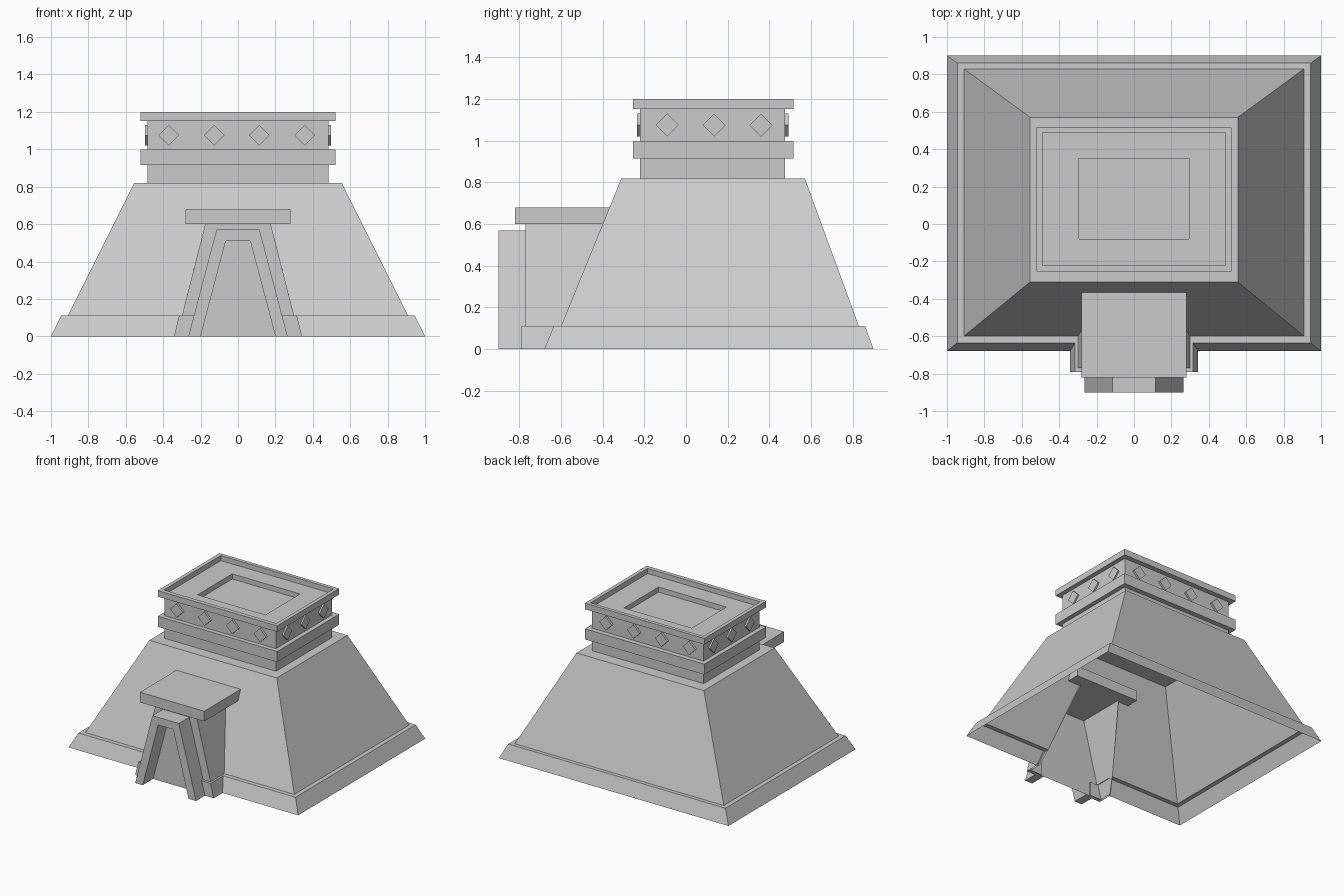
import bpy
import bmesh
from mathutils import Vector

cube = bpy.data.objects.get("Cube")
if cube:
    bpy.data.objects.remove(cube, do_unlink=True)

stone = bpy.data.materials.new("grey_stone")
stone.use_nodes = True
GREY = (0.6, 0.6, 0.6, 1)
stone.diffuse_color = GREY
stone.node_tree.nodes["Principled BSDF"].inputs["Base Color"].default_value = GREY


def finish(name, bm):
    mesh = bpy.data.meshes.new(name)
    bm.to_mesh(mesh)
    bm.free()
    mesh.materials.append(stone)
    obj = bpy.data.objects.new(name, mesh)
    bpy.context.collection.objects.link(obj)
    return obj


def add_face(bm, points):
    return bm.faces.new([bm.verts.new(p) for p in points])


def rectangle(hx, y0, y1, z):
    return [(-hx, y0, z), (hx, y0, z), (hx, y1, z), (-hx, y1, z)]


def loft(bm, levels, sides=(0, 1, 2, 3)):
    """Join stacked rectangles; side 0 faces the front."""
    rings = [[bm.verts.new(p) for p in rectangle(*lv)] for lv in levels]
    for a, b in zip(rings, rings[1:]):
        for i in sides:
            j = (i + 1) % 4
            bm.faces.new((a[i], a[j], b[j], b[i]))
    bm.faces.new(rings[-1])
    return rings


def prism(name, outline, origin, u, v, depth):
    """Extrude a flat outline, drawn along u and v, by the depth vector."""
    bm = bmesh.new()
    o, u, v = Vector(origin), Vector(u), Vector(v)
    face = add_face(bm, [o + u * a + v * b for a, b in outline])
    ext = bmesh.ops.extrude_face_region(bm, geom=[face], use_keep_orig=True)
    moved = [g for g in ext["geom"] if isinstance(g, bmesh.types.BMVert)]
    bmesh.ops.translate(bm, verts=moved, vec=depth)
    bmesh.ops.recalc_face_normals(bm, faces=bm.faces)
    return finish(name, bm)


# Hollow sloping body with its footing; the front is notched for the portal
foot = (1, -0.68, 0.9, 0)
foot_top = (0.945, -0.635, 0.86, 0.11)
wall_base = (0.91, -0.60, 0.83, 0.11)
wall_top = (0.555, -0.31, 0.57, 0.82)
door_low, door_mid, door_high = 0.328, 0.30, 0.175
bm = bmesh.new()
loft(bm, [foot, foot_top, wall_base, wall_top], sides=(1, 2, 3))
for (a, ay, _, az), (b, by, _, bz), na, nb in (
        (foot, foot_top, door_low, door_mid),
        (foot_top, wall_base, door_mid, door_mid)):
    add_face(bm, [(-a, ay, az), (-na, ay, az), (-nb, by, bz), (-b, by, bz)])
    add_face(bm, [(na, ay, az), (a, ay, az), (b, by, bz), (nb, by, bz)])
add_face(bm, [(-0.91, -0.6, 0.11), (-door_mid, -0.6, 0.11),
              (-door_high, -0.4, 0.6), (door_high, -0.4, 0.6),
              (door_mid, -0.6, 0.11), (0.91, -0.6, 0.11),
              (0.555, -0.31, 0.82), (-0.555, -0.31, 0.82)])
bmesh.ops.remove_doubles(bm, verts=bm.verts, dist=0.0001)
finish("sloping_body", bm)

# Tower: neck, two cornices, frieze and stepped roof recess
neck = (0.485, -0.22, 0.475)
cornice = (0.52, -0.255, 0.515)
rim = (0.49, -0.222, 0.487)
basin = (0.295, -0.08, 0.35)
bm = bmesh.new()
loft(bm, [(*neck, 0.82), (*neck, 0.915), (*cornice, 0.915), (*cornice, 0.998),
          (*neck, 0.998), (*neck, 1.152), (*cornice, 1.152), (*cornice, 1.2),
          (*rim, 1.2), (*rim, 1.16), (*basin, 1.16), (*basin, 1.12)])
finish("tower", bm)

# Diamond ornaments on the four sides of the frieze
r = 0.055
diamond = [(-r, 0), (0, -r), (r, 0), (0, r)]
up = (0, 0, 1)
for i in range(4):
    x = -0.37 + 0.242 * i
    for side, y, out in (("front", -0.22, -0.016), ("back", 0.475, 0.016)):
        prism(f"{side}_diamond_{i + 1}", diamond, (x, y, 1.075),
              (1, 0, 0), up, (0, out, 0))
for i in range(3):
    y = -0.09 + 0.225 * i
    for side, s in (("left", 1), ("right", -1)):
        prism(f"{side}_diamond_{i + 1}", diamond, (s * 0.485, y, 1.075),
              (0, 1, 0), up, (s * 0.012, 0, 0))

# Portal walls, open behind and below
bm = bmesh.new()
front = -0.77
add_face(bm, [(-door_low, front, 0), (door_low, front, 0),
              (door_high, front, 0.6), (-door_high, front, 0.6)])
for s in (1, -1):
    side = [(s * door_low, front, 0), (s * door_low, -0.66, 0),
            (s * door_mid, -0.6, 0.11), (s * door_high, -0.38, 0.6),
            (s * door_high, front, 0.6)]
    add_face(bm, side[::s])
bmesh.ops.remove_doubles(bm, verts=bm.verts, dist=0.0001)
finish("portal_walls", bm)

# Portal plinths beside the door frame
for name, s in (("left", 1), ("right", -1)):
    prism(f"{name}_portal_plinth",
          [(0.23, 0), (0.342, 0), (0.315, 0.11), (0.23, 0.11)],
          (0, -0.79, 0), (s, 0, 0), up, (0, 0.03, 0))
    bm = bmesh.new()
    outer = [(s * 0.342, -0.79, 0), (s * 0.342, -0.67, 0),
             (s * 0.315, -0.63, 0.11), (s * 0.315, -0.79, 0.11)]
    ledge = [(s * 0.315, -0.79, 0.11), (s * 0.315, -0.63, 0.11),
             (s * 0.295, -0.63, 0.11), (s * 0.295, -0.79, 0.11)]
    add_face(bm, outer[::s])
    add_face(bm, ledge[::s])
    finish(f"{name}_plinth_side", bm)

# Projecting door frame with tapering legs
prism("door_frame",
      [(-0.265, 0), (-0.2, 0), (-0.065, 0.51), (0.065, 0.51),
       (0.2, 0), (0.265, 0), (0.115, 0.57), (-0.115, 0.57)],
      (0, -0.9, 0), (1, 0, 0), up, (0, 0.13, 0))

# Portal roof slab, running back into the body
prism("portal_roof", [(-0.28, 0.6), (0.28, 0.6), (0.28, 0.68), (-0.28, 0.68)],
      (0, -0.82, 0), (1, 0, 0), up, (0, 0.52, 0))
